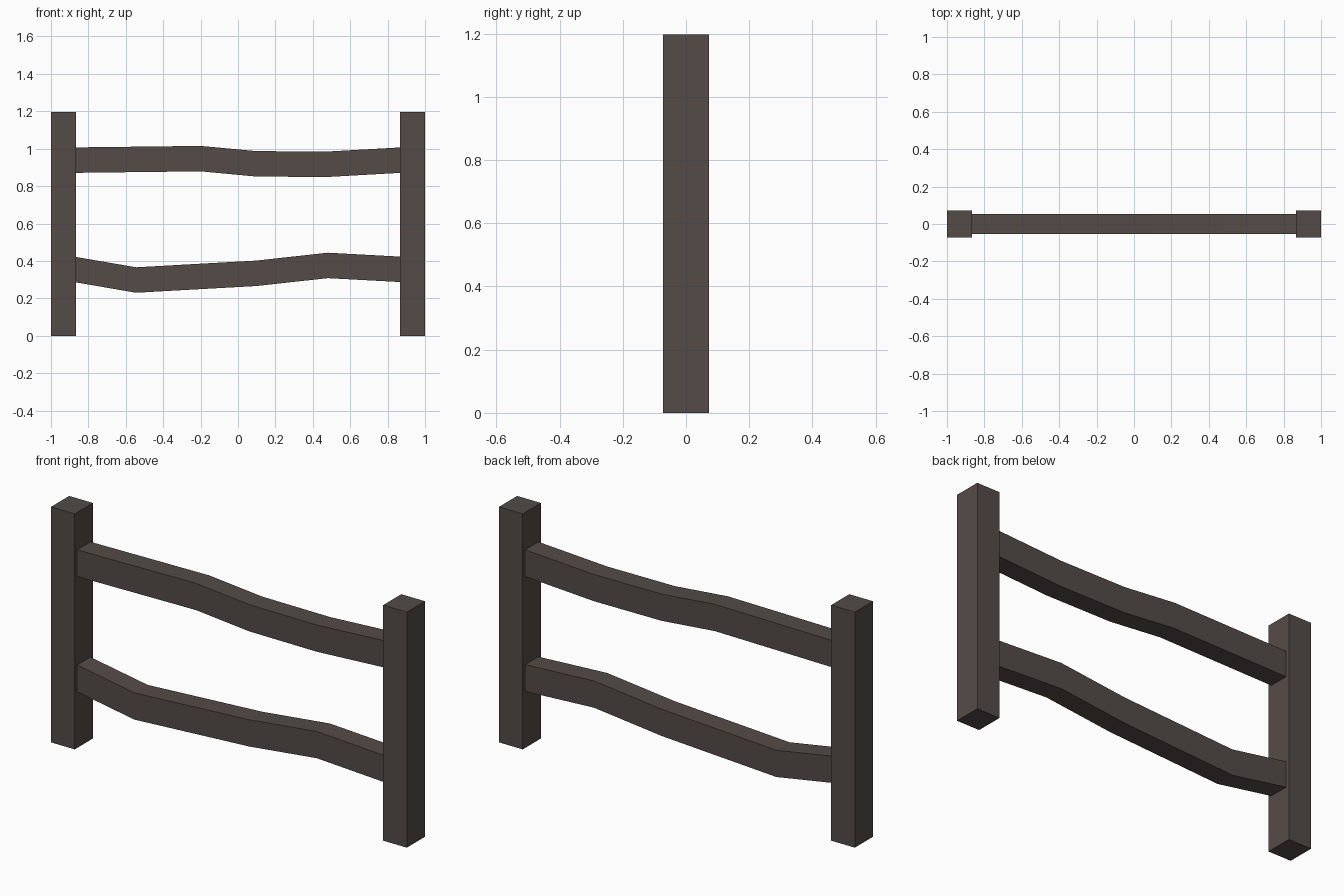
import bpy, bmesh

if "Cube" in bpy.data.objects:
    bpy.data.objects.remove(bpy.data.objects["Cube"])

wood = bpy.data.materials.new("dark_wood")
wood.diffuse_color = (0.088, 0.071, 0.064, 1)
wood.use_nodes = True
wood.node_tree.nodes["Principled BSDF"].inputs["Base Color"].default_value = wood.diffuse_color


def prism(name, outline, half_depth):
    """Extrude a front (x, z) outline along y, centred on y = 0."""
    bm = bmesh.new()
    face = bm.faces.new([bm.verts.new((x, -half_depth, z)) for x, z in outline])
    ext = bmesh.ops.extrude_face_region(bm, geom=[face])
    verts = [g for g in ext["geom"] if isinstance(g, bmesh.types.BMVert)]
    bmesh.ops.translate(bm, verts=verts, vec=(0, 2 * half_depth, 0))
    bmesh.ops.recalc_face_normals(bm, faces=bm.faces)
    mesh = bpy.data.meshes.new(name)
    bm.to_mesh(mesh)
    bm.free()
    mesh.materials.append(wood)
    obj = bpy.data.objects.new(name, mesh)
    bpy.context.collection.objects.link(obj)


# Upright square posts
for side, s in (("left", -1), ("right", 1)):
    prism(side + "_post", [(s, 0), (s * 0.867, 0), (s * 0.867, 1.197), (s, 1.197)], 0.0725)

# Warped rails: centre line in (x, z), constant height
rails = {
    "upper_rail": [(-0.87, 0.939), (-0.2, 0.947), (0.1, 0.919), (0.48, 0.917), (0.87, 0.939)],
    "lower_rail": [(-0.87, 0.354), (-0.545, 0.298), (0.1, 0.334), (0.48, 0.376), (0.87, 0.355)],
}
for name, path in rails.items():
    h = 0.068
    outline = [(x, z - h) for x, z in path] + [(x, z + h) for x, z in reversed(path)]
    prism(name, outline, 0.053)
